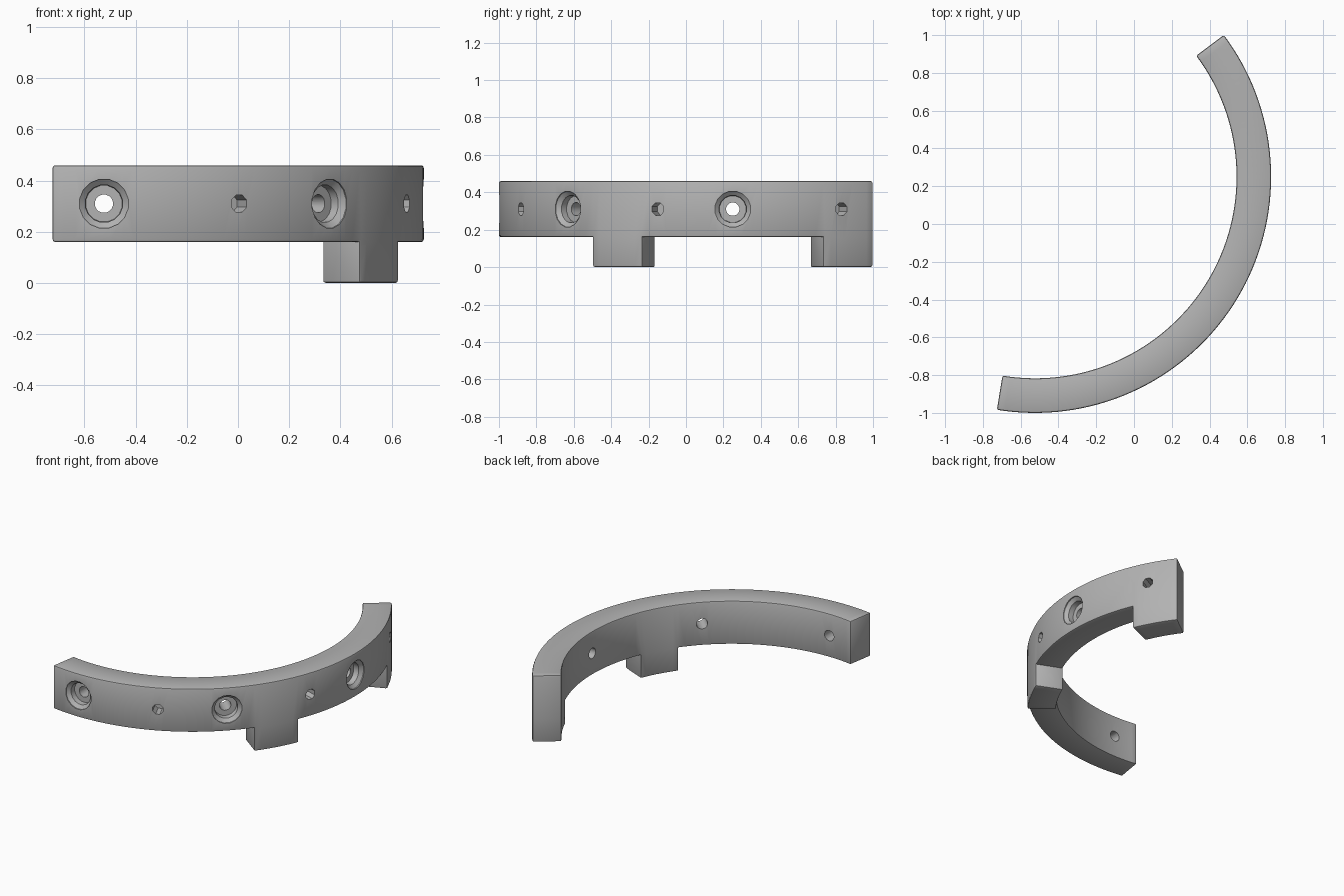
import bpy, bmesh, math
from mathutils import Matrix, Vector

if "Cube" in bpy.data.objects:
    bpy.data.objects.remove(bpy.data.objects["Cube"], do_unlink=True)

CENTER = Vector((-0.524, 0.25, 0))
R_IN, R_OUT = 1.067, 1.25
LEVELS = (0, 0.16, 0.46)
HOLE_Z = 0.31
STOPS = (-99.3, -36.9, -22.8, 22.8, 36.9)   # band end, foot edges
STEPS = (30, 7, 22, 7)

grey = bpy.data.materials.new("plain_grey")
grey.use_nodes = True
color = (0.45, 0.45, 0.45, 1)
grey.diffuse_color = color
grey.node_tree.nodes["Principled BSDF"].inputs["Base Color"].default_value = color


def make_object(name, bm):
    bmesh.ops.recalc_face_normals(bm, faces=bm.faces)
    mesh = bpy.data.meshes.new(name)
    bm.to_mesh(mesh)
    bm.free()
    mesh.materials.append(grey)
    obj = bpy.data.objects.new(name, mesh)
    bpy.context.collection.objects.link(obj)
    return obj


def build_band():
    """Curved band with two feet, made of filled cells along the arc."""
    angles, cells = [STOPS[0]], set()
    for part, n in enumerate(STEPS):
        a, b = STOPS[part], STOPS[part + 1]
        for k in range(n):
            i = len(angles) - 1
            cells.add((i, 1))
            if part in (1, 3):
                cells.add((i, 0))
            angles.append(a + (b - a) * (k + 1) / n)
    bm = bmesh.new()
    verts = {}

    def v(i, j, r):
        if (i, j, r) not in verts:
            t = math.radians(angles[i])
            verts[i, j, r] = bm.verts.new(
                CENTER + Vector((r * math.cos(t), r * math.sin(t), LEVELS[j])))
        return verts[i, j, r]

    for i, j in cells:
        corners = ((i, j), (i + 1, j), (i + 1, j + 1), (i, j + 1))
        for r in (R_IN, R_OUT):
            bm.faces.new([v(*c, r) for c in corners])
        neighbours = ((i, j - 1), (i + 1, j), (i, j + 1), (i - 1, j))
        for k, cell in enumerate(neighbours):
            if cell not in cells:
                p, q = corners[k], corners[(k + 1) % 4]
                bm.faces.new((v(*p, R_IN), v(*q, R_IN), v(*q, R_OUT), v(*p, R_OUT)))
    bmesh.ops.recalc_face_normals(bm, faces=bm.faces)
    sharp = [e for e in bm.edges if e.calc_face_angle_signed() > 0.6]
    bmesh.ops.bevel(bm, geom=sharp, offset=0.01, segments=2, profile=0.5,
                    affect='EDGES', clamp_overlap=True)
    return make_object("curved_band", bm)


def add_cutter(bm, angle, profile, sides):
    """Turned solid pointing inwards; profile is (depth below surface, radius)."""
    t = math.radians(angle)
    place = (Matrix.Translation(CENTER + Vector((0, 0, HOLE_Z)))
             @ Matrix.Rotation(t, 4, 'Z'))
    rings = []
    for depth, r in profile:
        ring = []
        for k in range(sides):
            s = math.tau * (k + 0.5) / sides
            ring.append(bm.verts.new(place @ Vector(
                (R_OUT - depth, r * math.cos(s), r * math.sin(s)))))
        rings.append(ring)
    for a, b in zip(rings, rings[1:]):
        for k in range(sides):
            n = (k + 1) % sides
            bm.faces.new((a[k], a[n], b[n], b[k]))
    bm.faces.new(rings[0])
    bm.faces.new(rings[-1])


band = build_band()

# Stepped bolt holes go through, small pin holes stop inside
holes = bmesh.new()
for angle in (-90, -45, 0):
    add_cutter(holes, angle, ((-0.05, 0.097), (0.008, 0.097), (0.028, 0.074),
                              (0.065, 0.072), (0.065, 0.036), (0.3, 0.036)), 16)
for angle in (-65, -18.7, 27.7):
    add_cutter(holes, angle, ((-0.05, 0.036), (0.09, 0.036)), 8)
cutter = make_object("hole_cutter", holes)
cutter.hide_render = True

cut = band.modifiers.new("holes", 'BOOLEAN')
cut.operation = 'DIFFERENCE'
cut.solver = 'EXACT'
cut.object = cutter

# Apply the cut, then drop the helper
bpy.ops.object.select_all(action='DESELECT')
bpy.context.view_layer.objects.active = band
band.select_set(True)
bpy.ops.object.modifier_apply(modifier=cut.name)
bpy.data.objects.remove(cutter, do_unlink=True)
bpy.ops.object.shade_smooth_by_angle(angle=math.radians(35))
